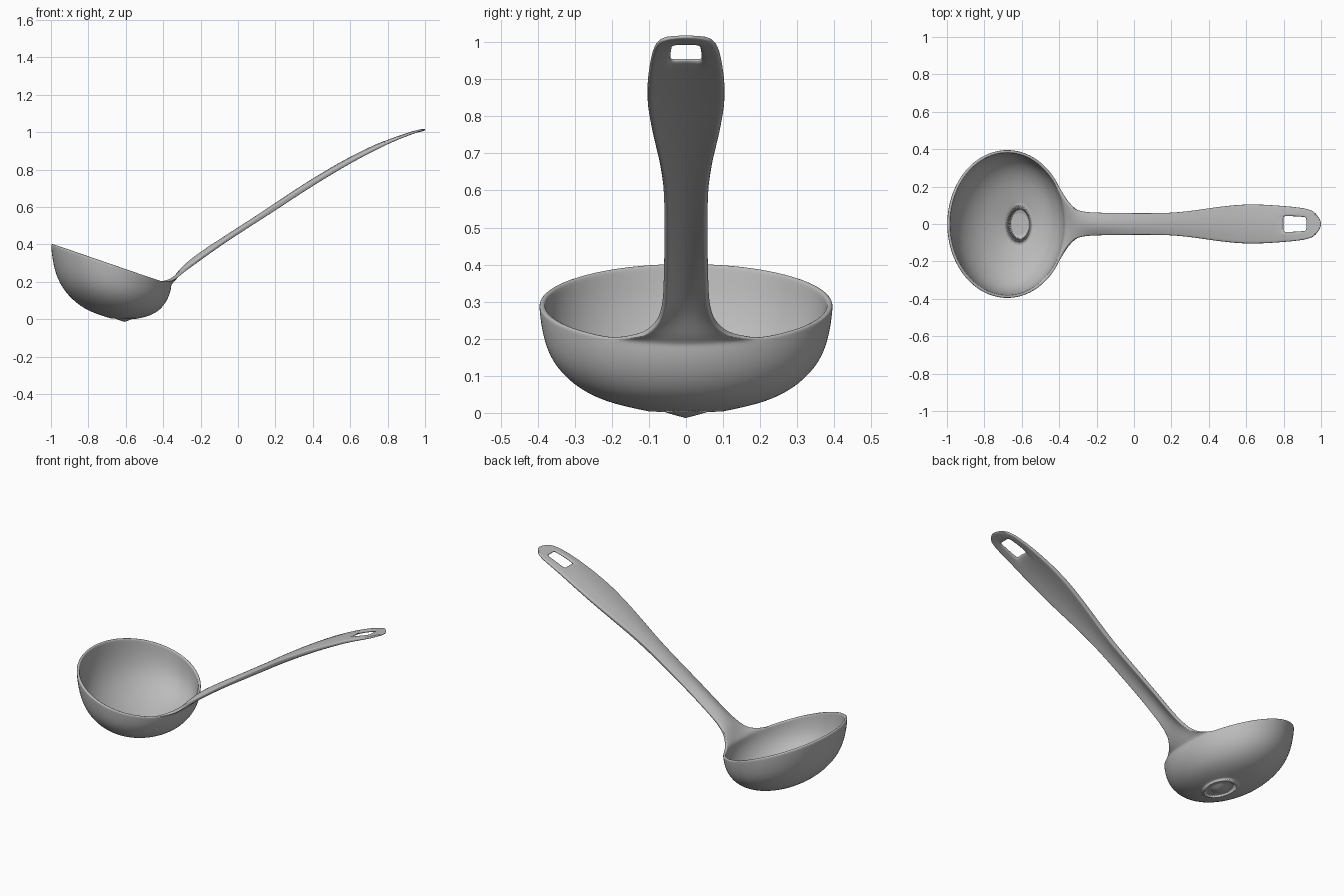
import bpy, bmesh, math

cube = bpy.data.objects.get("Cube")
if cube:
    bpy.data.objects.remove(cube, do_unlink=True)

# Single satin grey material
grey = bpy.data.materials.new("grey")
grey.use_nodes = True
colour = (0.5, 0.5, 0.5, 1.0)
grey.diffuse_color = colour
grey.node_tree.nodes["Principled BSDF"].inputs["Base Color"].default_value = colour

SEGMENTS = 48      # around the bowl
HALF = 4           # rim segments each side that flow into the handle
MAX_THICK = 0.03

# Bowl rings, bottom to rim: far end x, z, handle end x, z, half width
RINGS = [
    (-0.68, 0.005, -0.54, 0.003, 0.10),
    (-0.80, 0.041, -0.47, 0.018, 0.22),
    (-0.89, 0.105, -0.415, 0.050, 0.308),
    (-0.957, 0.19, -0.378, 0.10, 0.367),
    (-0.989, 0.29, -0.361, 0.145, 0.389),
    (-0.999, 0.38, -0.356, 0.175, 0.396),
    (-1.0, 0.402, -0.355, 0.187, 0.397),
]

# Handle stations: x, lower edge z, half width, crown, end curve, thickness
STATIONS = [
    (-0.335, 0.200, 0.118, 0.006, 0.014, 0.018),
    (-0.30, 0.238, 0.074, 0.015, 0.004, 0.020),
    (-0.25, 0.277, 0.058, 0.022, 0, 0.020),
    (-0.20, 0.313, 0.053, 0.024, 0, 0.020),
    (-0.10, 0.385, 0.052, 0.019, 0, 0.020),
    (0.00, 0.452, 0.052, 0.013, 0, 0.022),
    (0.20, 0.580, 0.053, 0.010, 0, 0.026),
    (0.32, 0.660, 0.066, 0.011, 0, 0.027),
    (0.45, 0.742, 0.087, 0.012, 0, 0.026),
    (0.58, 0.820, 0.102, 0.012, 0, 0.024),
    (0.70, 0.885, 0.102, 0.011, 0, 0.021),
    (0.805, 0.937, 0.095, 0.009, 0, 0.018),
    (0.863, 0.962, 0.090, 0.007, 0, 0.016),
    (0.922, 0.984, 0.083, 0.005, 0.004, 0.014),
    (0.975, 1.000, 0.070, 0.003, 0.016, 0.012),
    (1.002, 1.007, 0.052, 0.002, 0.026, 0.011),
]
ACROSS = [-1, -0.82, -0.44, -0.2, 0, 0.2, 0.44, 0.82, 1]
HOLE_ROWS = (12, 13)

bm = bmesh.new()
thickness = []


def add_vert(x, y, z, t):
    thickness.append(t)
    return bm.verts.new((x, y, z))


def bridge(lower, upper, skip=()):
    for i in range(len(lower) - 1):
        if i not in skip:
            bm.faces.new((lower[i], lower[i + 1], upper[i + 1], upper[i]))


# Bowl: tilted elliptical rings closed by a fan at the bottom
bottom = add_vert(-0.605, -0.001, 0.0, 0.016)
rings = []
for lx, lz, rx, rz, w in RINGS:
    ring = []
    for i in range(SEGMENTS):
        a = math.tau * i / SEGMENTS
        f = (1 + math.cos(a)) / 2
        ring.append(add_vert(lx + (rx - lx) * f, w * math.sin(a), lz + (rz - lz) * f, 0.016))
    rings.append(ring)
for i in range(SEGMENTS):
    bm.faces.new((bottom, rings[0][i], rings[0][(i + 1) % SEGMENTS]))
for low, high in zip(rings, rings[1:]):
    bridge(low + low[:1], high + high[:1])

# Handle: continues the rim arc up to the rounded tip, with a hanging hole
previous = [rings[-1][j] for j in range(-HALF, HALF + 1)]
for n, (x, z, w, crown, curve, t) in enumerate(STATIONS):
    row = [add_vert(x - curve * u * u, w * u, z + crown * (1 - u * u), t) for u in ACROSS]
    bridge(previous, row, skip=(2, 3, 4, 5) if n in HOLE_ROWS else ())
    previous = row

mesh = bpy.data.meshes.new("ladle")
for face in bm.faces:
    face.smooth = True
bm.to_mesh(mesh)
bm.free()
mesh.materials.append(grey)
ladle = bpy.data.objects.new("ladle", mesh)
bpy.context.collection.objects.link(ladle)

# Varying wall thickness, then smoothing
group = ladle.vertex_groups.new(name="thickness")
for i, t in enumerate(thickness):
    group.add([i], t / MAX_THICK, 'REPLACE')
solid = ladle.modifiers.new("wall", 'SOLIDIFY')
solid.thickness = MAX_THICK
solid.offset = -1
solid.vertex_group = group.name
solid.edge_crease_rim = 0.35
solid.edge_crease_outer = 0.2
solid.edge_crease_inner = 0.2
smooth = ladle.modifiers.new("smoothing", 'SUBSURF')
smooth.levels = 2
smooth.render_levels = 2
